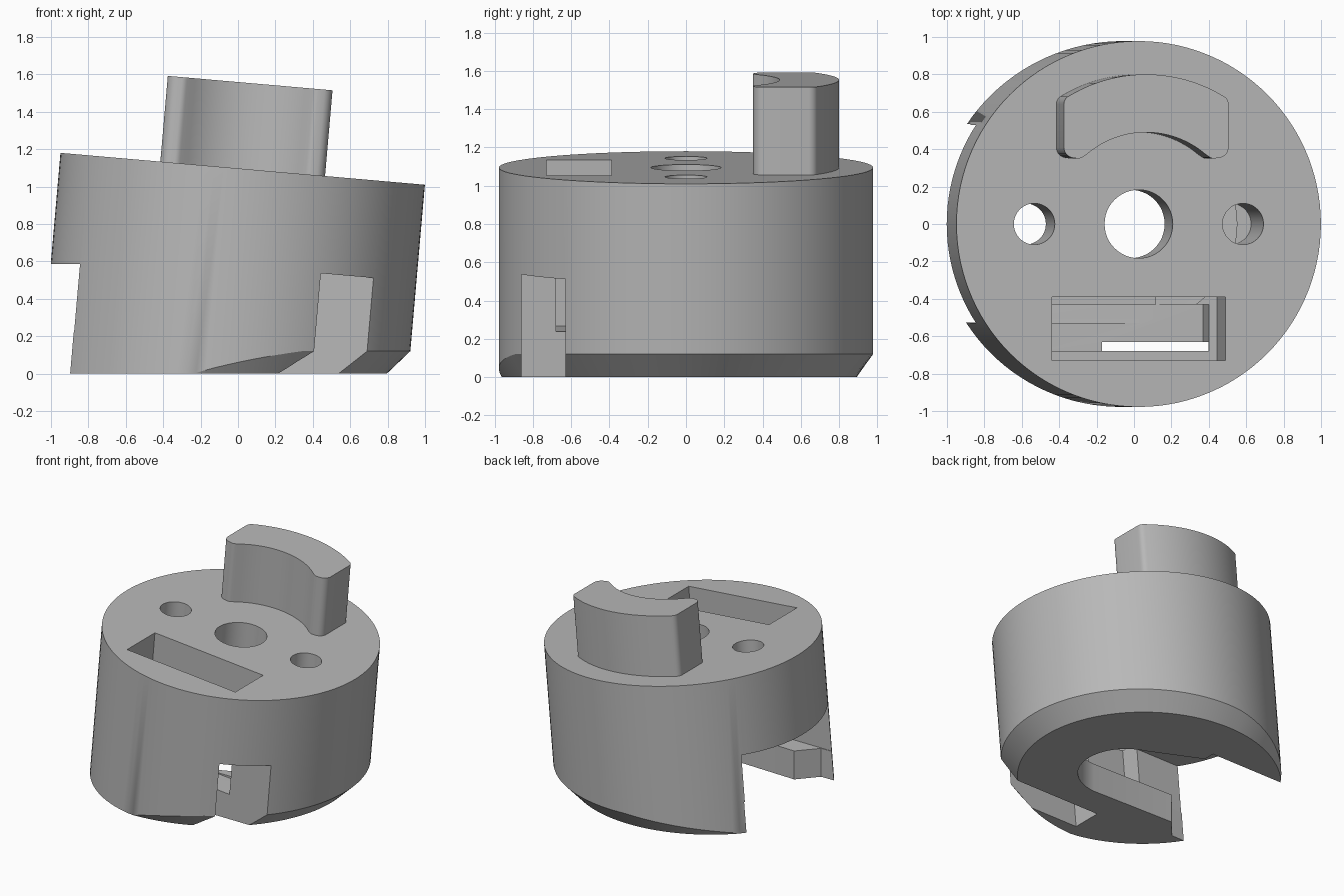
import bpy, bmesh, math
from math import cos, sin, pi, radians
from mathutils import Matrix

if "Cube" in bpy.data.objects:
    bpy.data.objects.remove(bpy.data.objects["Cube"])

TILT = radians(5)
TOP = 1.095
RADIUS = 0.978
FRAME = Matrix.Translation((0.025, 0, TOP)) @ Matrix.Rotation(TILT, 4, 'Y')
FLAT = Matrix.Identity(4)

grey = bpy.data.materials.new("plain grey")
grey.use_nodes = True
grey.diffuse_color = (0.48, 0.48, 0.48, 1)
grey.node_tree.nodes["Principled BSDF"].inputs["Base Color"].default_value = (0.48, 0.48, 0.48, 1)


def loft(name, rings, matrix):
    """Closed solid through rings of equal point count, lowest ring first."""
    bm = bmesh.new()
    loops = [[bm.verts.new(p) for p in ring] for ring in rings]
    for low, high in zip(loops, loops[1:]):
        for i in range(len(low)):
            j = (i + 1) % len(low)
            bm.faces.new((low[i], low[j], high[j], high[i]))
    bm.faces.new(loops[0][::-1])
    bm.faces.new(loops[-1])
    bm.transform(matrix)
    bmesh.ops.recalc_face_normals(bm, faces=bm.faces)
    mesh = bpy.data.meshes.new(name)
    bm.to_mesh(mesh)
    bm.free()
    mesh.materials.append(grey)
    obj = bpy.data.objects.new(name, mesh)
    bpy.context.collection.objects.link(obj)
    return obj


def prism(name, outline, z0, z1, matrix=FRAME):
    return loft(name, [[(x, y, z) for x, y in outline] for z in (z0, z1)], matrix)


def arc(cx, cy, r, a0, a1, n):
    angles = [radians(a0 + (a1 - a0) * i / n) for i in range(n + 1)]
    return [(cx + r * cos(a), cy + r * sin(a)) for a in angles]


def rect(x0, x1, y0, y1):
    return [(x0, y0), (x1, y0), (x1, y1), (x0, y1)]


def circle(x, r):
    return arc(x, 0, r, 0, 352.5, 47)


def activate(obj):
    bpy.ops.object.select_all(action='DESELECT')
    obj.select_set(True)
    bpy.context.view_layer.objects.active = obj


def cut(obj, cutter):
    mod = obj.modifiers.new("cut", 'BOOLEAN')
    mod.operation = 'DIFFERENCE'
    mod.solver = 'EXACT'
    mod.object = cutter
    activate(obj)
    bpy.ops.object.modifier_apply(modifier=mod.name)
    bpy.data.objects.remove(cutter)


# Leaning drum with a level base and a chamfer that fades out around the rim
def drum_point(angle, r, height):
    x = r * cos(angle)
    return (x, r * sin(angle), (height - TOP + sin(TILT) * x) / cos(TILT))


base, rim, crown = [], [], []
STEPS = 120
for i in range(STEPS):
    a = -pi + 2 * pi * i / STEPS
    span = radians(145 if a > 0 else 100)
    fade = max(0, 1 - abs(a / span) ** 3)
    base.append(drum_point(a, RADIUS - 0.115 * fade, 0))
    rim.append(drum_point(a, RADIUS, max(0.004, 0.12 * min(1, 1.4 * fade))))
    crown.append((RADIUS * cos(a), RADIUS * sin(a), 0))
body = loft("drum_body", [base, rim, crown], FRAME)

# Wide upper part of the side slot, open to the right
cut(body, prism("upper_slot", [(-1.3, -0.53)] + arc(0.02, 0, 0.53, -90, 90, 32)
                + [(-1.3, 0.53)], 0.22, 0.585, FLAT))

# Narrow lower part of the slot, with a lip on either side
lower = [(-1.3, -0.535), (-0.79, -0.525), (-0.66, -0.38)]
lower += arc(0.02, -0.06, 0.34, -88, 75, 24)
lower += [(-0.275, 0.445), (-0.275, 0.535), (-1.3, 0.535)]
cut(body, prism("lower_slot", lower, -0.2, 0.23, FLAT))

# Round holes from the top face down into the slot
for x, r, depth in ((0, 0.183, -0.75), (-0.56, 0.11, -0.7), (0.56, 0.11, -0.76)):
    cut(body, prism("round_hole", circle(x, r), depth, 0.2))

# Notch leaving through the lower front left of the drum
cut(body, prism("front_notch", rect(-0.12, 1.4, -0.86, -0.63), -1.5, -0.52))

# Stepped rectangular pocket in the top
cut(body, prism("pocket", rect(-0.465, 0.465, -0.73, -0.39), -0.5, 0.2))
cut(body, prism("pocket_shaft", rect(-0.45, 0.42, -0.68, -0.43), -0.87, -0.45))

# Curved lug standing on the top face
end = math.degrees(math.asin(0.41 / 0.8))
half = arc(0, 0, 0.49, 90, 50, 14)
half += arc(0.365, 0.395, 0.045, -130, -90, 4)
half += arc(0.385, 0.41, 0.057, -75, 0, 6)
half += arc(0.392, 0.64, 0.05, 0, 55, 5)
half += arc(0, 0, 0.8, 90 - end, 90, 14)
outline = half + [(-x, y) for x, y in half[-2:0:-1]]
lug = prism("curved_lug", outline, -0.01, 0.46)

for obj in (body, lug):
    activate(obj)
    bpy.ops.object.shade_smooth_by_angle(angle=radians(25))
